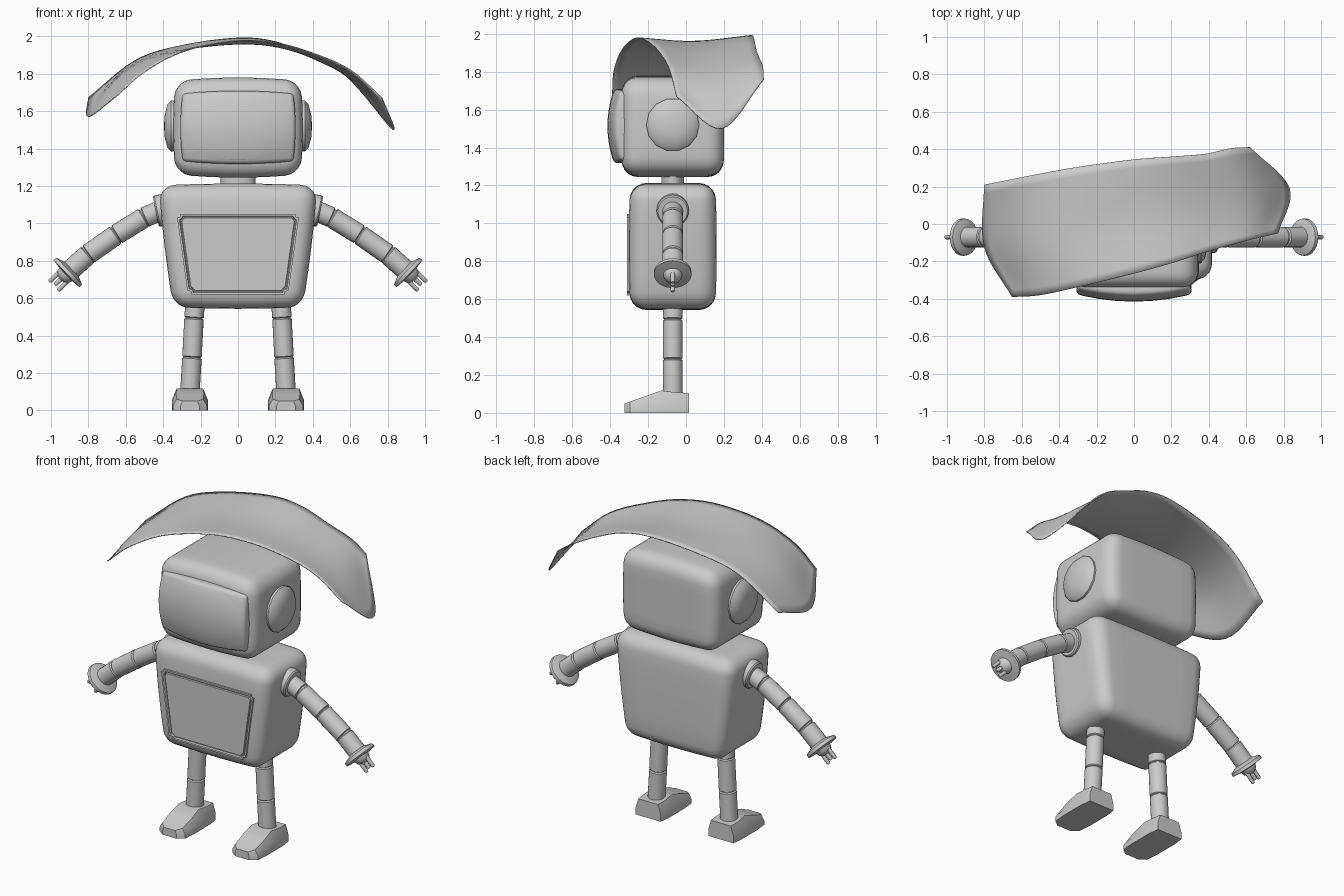
import bpy, bmesh, math
from mathutils import Vector

if "Cube" in bpy.data.objects:
    bpy.data.objects.remove(bpy.data.objects["Cube"])

grey = bpy.data.materials.new("plain_grey")
grey.diffuse_color = (0.6, 0.6, 0.6, 1)
grey.use_nodes = True
grey.node_tree.nodes["Principled BSDF"].inputs["Base Color"].default_value = grey.diffuse_color
YC = -0.07  # depth of the limb centre line


def finish(name, bm, angle=40):
    bmesh.ops.recalc_face_normals(bm, faces=bm.faces)
    me = bpy.data.meshes.new(name)
    bm.to_mesh(me)
    bm.free()
    me.materials.append(grey)
    ob = bpy.data.objects.new(name, me)
    bpy.context.collection.objects.link(ob)
    bpy.ops.object.select_all(action='DESELECT')
    ob.select_set(True)
    bpy.context.view_layer.objects.active = ob
    bpy.ops.object.shade_smooth_by_angle(angle=math.radians(angle))
    return ob


def rounded_box(name, centre, half, r, warp):
    """Box with round edges; warp moves points given in -1..1 box space."""
    bm = bmesh.new()
    bmesh.ops.create_cube(bm, size=2)
    bmesh.ops.subdivide_edges(bm, edges=bm.edges[:], cuts=11, use_grid_fill=True)
    for v in bm.verts:
        core = Vector([max(-1, min(1, c * 2)) * (h - r) for c, h in zip(v.co, half)])
        d = Vector([math.copysign(max(0, abs(c) * 2 - 1), c) for c in v.co])
        p = core + d.normalized() * r
        u = Vector([a / h for a, h in zip(p, half)])
        v.co = Vector(centre) + warp(p, u)
    return finish(name, bm)


def lathe(name, profile, origin, axis, n=24):
    """Spin (radius, height) points about an axis."""
    bm = bmesh.new()
    rot = Vector(axis).to_track_quat('Z', 'Y')
    rings = []
    for r, h in profile:
        rings.append([bm.verts.new(Vector(origin) + rot @ Vector(
            (r * math.cos(a), r * math.sin(a), h)))
            for a in (2 * math.pi * i / n for i in range(n))])
    for a, b in zip(rings, rings[1:]):
        for i in range(n):
            j = (i + 1) % n
            bm.faces.new((a[i], a[j], b[j], b[i]))
    bm.faces.new(rings[0])
    bm.faces.new(rings[-1])
    return finish(name, bm)


def segments(name, points, r):
    """Jointed limb: one tube per segment with pinched ends."""
    for k, (a, b) in enumerate(zip(points, points[1:])):
        d = Vector(b) - Vector(a)
        n = d.length
        lathe(f"{name}_{k + 1}", [(r * .86, -.012), (r * .86, .002), (r, .008),
              (r, n - .004), (r * .86, n), (r * .86, n + .012)], a, d)


# head
rounded_box("head", (0, -.07, 1.512), (.335, .27, .25), .085, lambda p, u: Vector((
    p.x * (1 + .035 * (1 - u.z ** 2)), p.y, p.z * (1 + .07 * (1 - u.x ** 2)))))


# bulging face screen with its frame
def face_warp(p, u):
    bulge = .035 * (1 - u.x ** 2) + .03 * (1 - u.z ** 2)
    return Vector((p.x * (1 + .04 * (1 - u.z ** 2)), p.y - (bulge if u.y < 0 else 0),
                   p.z * (1 + .08 * (1 - u.x ** 2))))


rounded_box("screen_frame", (0, -.30, 1.513), (.296, .045, .181), .02, face_warp)
rounded_box("screen", (0, -.30, 1.513), (.28, .05, .168), .012, face_warp)

# neck
neck = lathe("neck", [(.06, 0), (.06, .12)], (0, YC, 1.17), (0, 0, 1))
for v in neck.data.vertices:
    v.co.x *= 1.55

# body, wider at the shoulders
rounded_box("body", (0, -.07, .878), (.385, .225, .325), .085, lambda p, u: Vector((
    p.x * (1.0 + .10 * u.z + .02 * (1 - u.z ** 2)), p.y * (1 + .03 * (1 - u.z ** 2)),
    p.z * (1 + .03 * (1 - u.x ** 2)))))

# chest panel with a grooved border
bm = bmesh.new()
outline = [(-.268, .62), (.268, .62), (.328, 1.05), (-.328, 1.05)]
face = bm.faces.new([bm.verts.new((x, -.27, z)) for x, z in outline])
bmesh.ops.bevel(bm, geom=bm.verts[:], offset=.02, segments=3, affect='VERTICES')
face = bm.faces[:][0]
ext = bmesh.ops.extrude_face_region(bm, geom=[face])
front = [g for g in ext['geom'] if isinstance(g, bmesh.types.BMFace)][0]
for v in front.verts:
    v.co.y = -.312
for thick, shift in ((.010, 0), (.004, .010), (.005, 0), (.003, -.007)):
    bmesh.ops.inset_region(bm, faces=[front], thickness=thick, use_even_offset=True)
    for v in front.verts:
        v.co.y += shift
finish("chest_panel", bm, 30)

for side, s in (("left", -1), ("right", 1)):
    # ear caps
    lathe(f"{side}_ear", [(.14, 0), (.14, .045), (.118, .066), (.06, .08), (.015, .083)],
          (s * .312, YC, 1.52), (s, 0, 0), 14)

    # shoulder ring and arm
    lathe(f"{side}_shoulder_ring", [(.085, -.04), (.085, .012), (.078, .02), (.06, .02)],
          (s * .42, YC, 1.068), (s, 0, -.2))
    arm = [(.40, 1.075), (.50, 1.032), (.65, .94), (.80, .835), (.905, .742)]
    segments(f"{side}_arm", [(s * x, YC, z) for x, z in arm], .055)

    # hand disc, hub and prongs
    d = Vector((s * .72, 0, -.69)).normalized()
    across = Vector((s * .69, 0, .72))
    c = Vector((s * .912, YC, .735))
    lathe(f"{side}_hand", [(.055, -.03), (.098, -.014), (.1, -.006), (.1, .006),
          (.05, .012), (.042, .035), (.018, .05)], c, d)
    for k, (off, length) in enumerate(((-.033, .095), (0, .085), (.033, .095))):
        lathe(f"{side}_prong_{k + 1}", [(.012, .01), (.012, length), (.007, length + .008)],
              c + across * off, d, 10)

    # leg
    leg = [(.229, .58), (.235, .495), (.246, .285), (.258, .08)]
    segments(f"{side}_leg", [(s * x, YC, z) for x, z in leg], .052)

    # foot: cross-sections along y of (y, half width, top half width, height)
    bm = bmesh.new()
    rings = []
    for y, w, t, h in ((.015, .088, .07, .105), (-.05, .097, .075, .108),
                       (-.13, .097, .07, .118), (-.21, .097, .075, .09),
                       (-.295, .09, .07, .06), (-.325, .05, .04, .05)):
        pts = ((-w, 0), (w, 0), (w, h * .45), (t, h), (-t, h), (-w, h * .45))
        rings.append([bm.verts.new((s * .257 + x, y, z)) for x, z in pts])
    for a, b in zip(rings, rings[1:]):
        for i in range(6):
            j = (i + 1) % 6
            bm.faces.new((a[i], a[j], b[j], b[i]))
    bm.faces.new(rings[0])
    bm.faces.new(rings[-1])
    finish(f"{side}_foot", bm, 30)


# leaf canopy: front edge, groove and back edge curves, smoothly joined
def spline(pts, t):
    f = t * (len(pts) - 1)
    i = min(int(f), len(pts) - 2)
    f -= i
    b, c = pts[i], pts[i + 1]
    a = pts[i - 1] if i else b * 2 - c
    d = pts[i + 2] if i + 2 < len(pts) else c * 2 - b
    return (b * 2 + (c - a) * f + (a * 2 - b * 5 + c * 4 - d) * f ** 2
            + (b * 3 - a - c * 3 + d) * f ** 3) * .5


front_edge = [(-.65, -.39, 1.68), (-.5, -.38, 1.81), (-.29, -.335, 1.92), (-.02, -.27, 1.975),
              (.2, -.21, 1.965), (.4, -.145, 1.91), (.6, -.09, 1.82), (.77, -.05, 1.67)]
groove = [(-.80, -.12, 1.57), (-.62, -.09, 1.79), (-.38, -.05, 1.91), (-.05, .02, 1.957),
          (.2, .06, 1.945), (.43, .1, 1.87), (.66, .13, 1.735), (.83, .19, 1.50)]
back_edge = [(-.80, .21, 1.67), (-.55, .26, 1.87), (-.3, .305, 1.95), (0, .345, 1.99),
             (.2, .36, 1.97), (.38, .375, 1.90), (.52, .405, 1.83), (.62, .41, 1.76)]
rows = [[Vector(p) for p in row] for row in (front_edge, groove, back_edge)]
bm = bmesh.new()
NU, NV = 36, 14
grid = []
for i in range(NU + 1):
    keys = [spline(row, i / NU) for row in rows]
    grid.append([bm.verts.new(spline(keys, j / NV)) for j in range(NV + 1)])
for i in range(NU):
    for j in range(NV):
        bm.faces.new((grid[i][j], grid[i + 1][j], grid[i + 1][j + 1], grid[i][j + 1]))
leaf = finish("leaf_canopy", bm, 60)
mod = leaf.modifiers.new("thickness", 'SOLIDIFY')
mod.thickness = .006
mod.offset = 0
